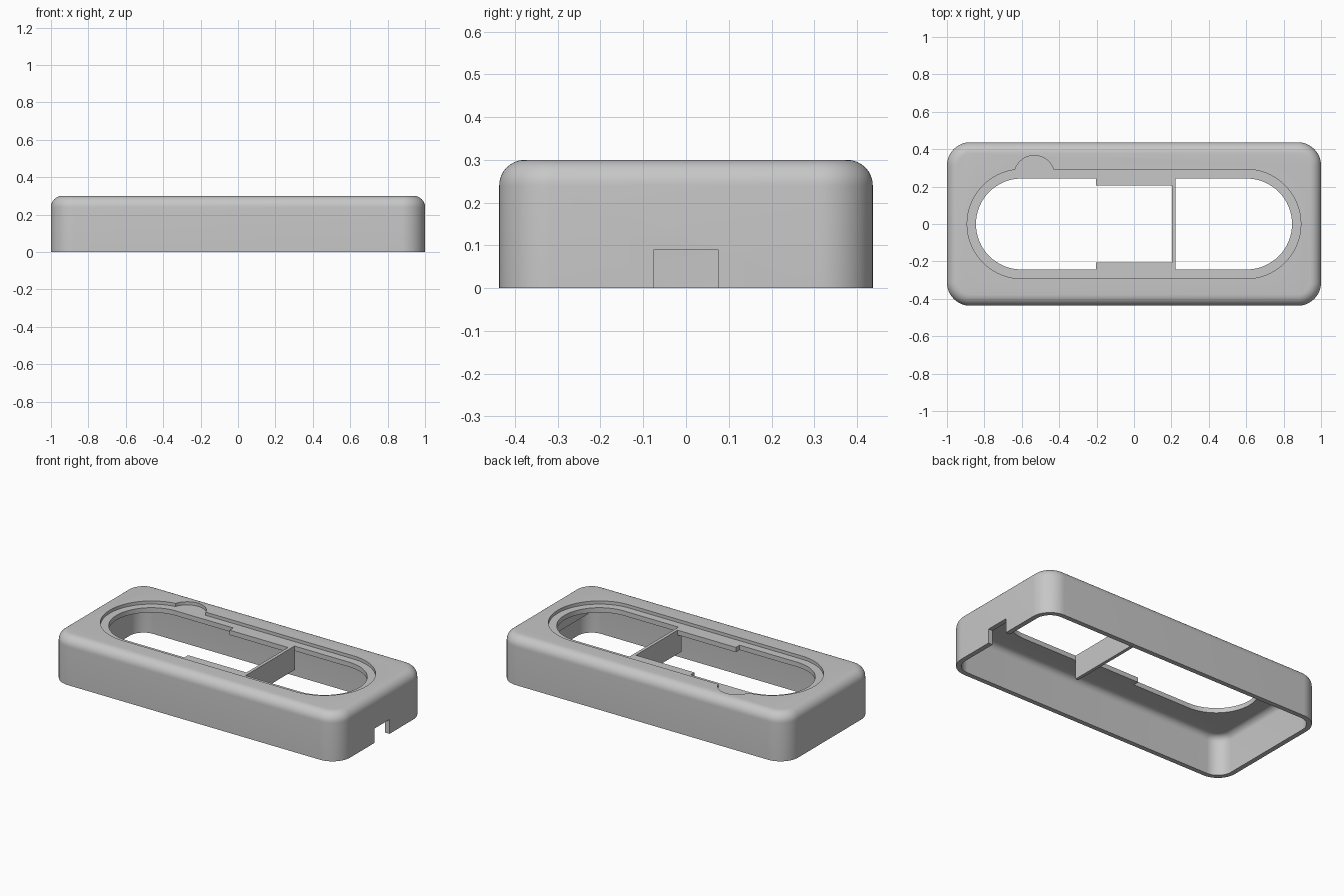
import bpy, bmesh
from math import pi, sin, cos, radians

cube = bpy.data.objects.get("Cube")
if cube:
    bpy.data.objects.remove(cube, do_unlink=True)

LENGTH, DEPTH, HEIGHT = 1.0, 0.437, 0.30      # half length, half depth, full height
CORNER, FILLET, WALL = 0.125, 0.06, 0.03
ROOF, LEDGE = 0.25, 0.28                      # underside of roof, recessed ledge
RIB_BOTTOM = 0.13

grey = bpy.data.materials.new("plain grey")
grey.use_nodes = True
colour = (0.57, 0.57, 0.57, 1)
grey.diffuse_color = colour
grey.node_tree.nodes["Principled BSDF"].inputs["Base Color"].default_value = colour


def rounded(hx, hy, r, steps=16):
    """Outline of a rounded rectangle, anticlockwise."""
    points = []
    for quarter, (sx, sy) in enumerate(((1, 1), (-1, 1), (-1, -1), (1, -1))):
        for i in range(steps + 1):
            a = (quarter + i / steps) * pi / 2
            points.append((sx * (hx - r) + r * cos(a), sy * (hy - r) + r * sin(a)))
    return points


def loft(name, layers):
    """Solid through a stack of (outline, z) layers with equal point counts."""
    bm = bmesh.new()
    rings = [[bm.verts.new((x, y, z)) for x, y in outline] for outline, z in layers]
    for low, high in zip(rings, rings[1:]):
        for i in range(len(low)):
            j = (i + 1) % len(low)
            bm.faces.new((low[i], low[j], high[j], high[i]))
    bm.faces.new(rings[0][::-1])
    bm.faces.new(rings[-1])
    bmesh.ops.remove_doubles(bm, verts=bm.verts, dist=1e-5)
    bmesh.ops.recalc_face_normals(bm, faces=bm.faces)
    mesh = bpy.data.meshes.new(name)
    bm.to_mesh(mesh)
    bm.free()
    mesh.materials.append(grey)
    obj = bpy.data.objects.new(name, mesh)
    bpy.context.collection.objects.link(obj)
    return obj


def domed(name, hx, hy, corner, fillet, bottom, top):
    """Rounded block whose top edge is filleted."""
    layers = [(rounded(hx, hy, corner), bottom)]
    for i in range(9):
        a = i / 8 * pi / 2
        inset = fillet * (1 - cos(a))
        layers.append((rounded(hx - inset, hy - inset, corner - inset),
                       top - fillet + fillet * sin(a)))
    return loft(name, layers)


def prism(name, outline, z0, z1):
    return loft(name, [(outline, z0), (outline, z1)])


def box(name, x0, x1, y0, y1, z0, z1):
    return prism(name, [(x0, y0), (x1, y0), (x1, y1), (x0, y1)], z0, z1)


def activate(obj):
    bpy.ops.object.select_all(action='DESELECT')
    obj.select_set(True)
    bpy.context.view_layer.objects.active = obj


def cut(target, cutter):
    cutter.hide_render = True
    mod = target.modifiers.new("cut", 'BOOLEAN')
    mod.operation, mod.solver, mod.object = 'DIFFERENCE', 'EXACT', cutter
    activate(target)
    bpy.ops.object.modifier_apply(modifier=mod.name)
    bpy.data.objects.remove(cutter, do_unlink=True)


# Housing shell, rounded inside and out
housing = domed("housing", LENGTH, DEPTH, CORNER, FILLET, 0, HEIGHT)
cut(housing, domed("cavity", LENGTH - WALL, DEPTH - WALL, CORNER - WALL, 0.04, -0.1, ROOF))

# Slot opening, ledge recess, finger notch and cable notch
cut(housing, prism("opening", rounded(0.845, 0.243, 0.243), 0.1, 0.5))
cut(housing, prism("recess", rounded(0.892, 0.292, 0.2919, 24), LEDGE, 0.5))
finger = [(-0.533 + 0.109 * cos(i * pi / 24), 0.257 + 0.109 * sin(i * pi / 24)) for i in range(48)]
cut(housing, prism("finger_notch", finger, LEDGE, 0.5))
cut(housing, box("cable_notch", 0.9, 1.1, -0.075, 0.075, -0.1, 0.09))
activate(housing)
bpy.ops.object.shade_smooth_by_angle(angle=radians(30))

# Support tabs on both long sides of the opening
for side, name in ((1, "back_tab"), (-1, "front_tab")):
    low, high = sorted((side * 0.206, side * 0.25))
    box(name, -0.203, 0.21, low, high, ROOF, LEDGE)

# Upright divider across the opening, and a rib inside the notched end
box("divider", 0.203, 0.223, -0.245, 0.245, RIB_BOTTOM, LEDGE)
box("end_rib", 0.93, 0.948, -0.357, 0.357, RIB_BOTTOM, ROOF + 0.005)
